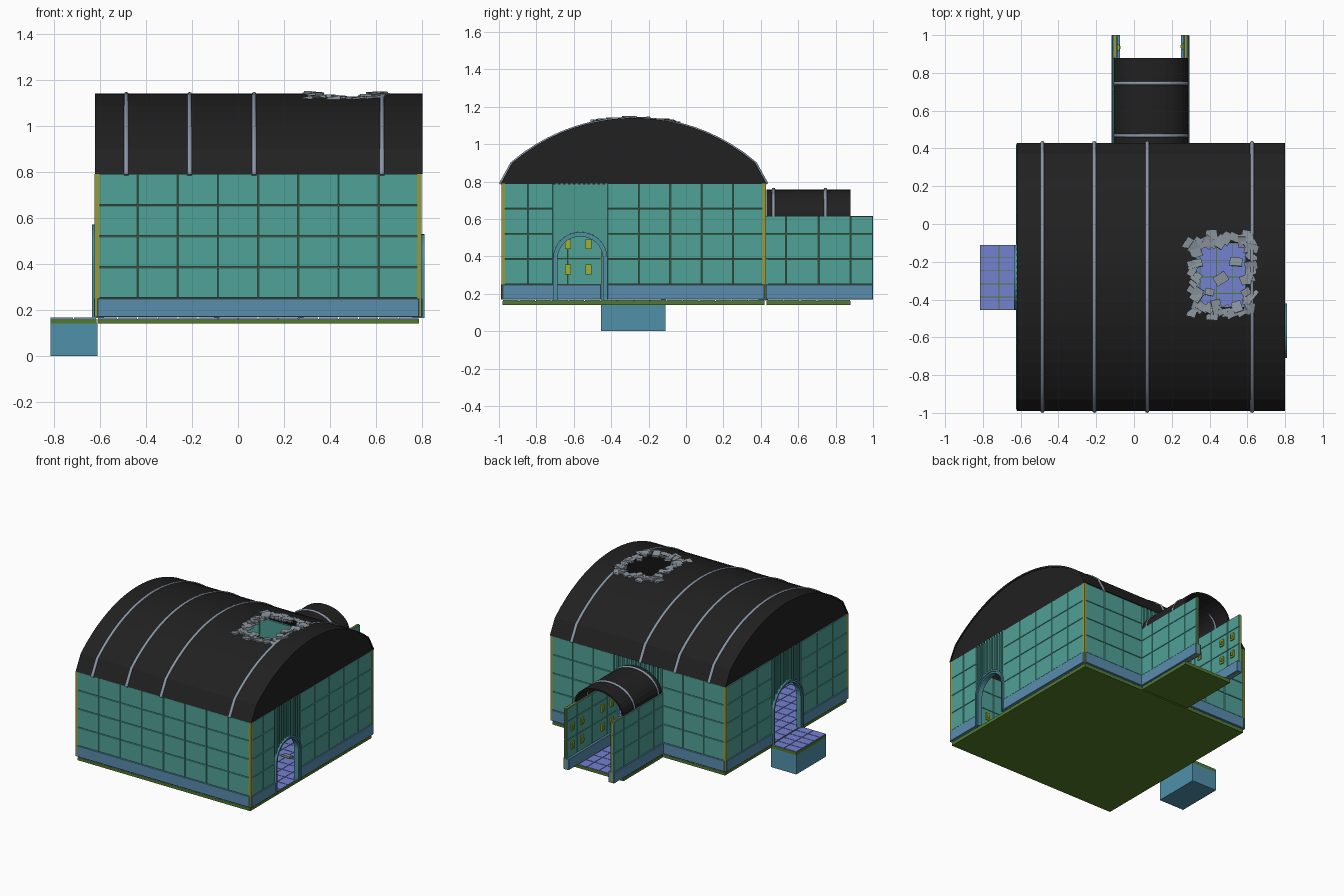
import bpy, bmesh, math, random
from mathutils import Matrix, Vector

if "Cube" in bpy.data.objects:
    bpy.data.objects.remove(bpy.data.objects["Cube"])

random.seed(4)
COL = {
    "wall_core": (0.30, 0.33, 0.05), "wall_panels": (0.08, 0.36, 0.31),
    "baseboard": (0.10, 0.27, 0.42), "fluted_panels": (0.07, 0.33, 0.28),
    "door_frames": (0.08, 0.28, 0.35), "wall_vents": (0.35, 0.45, 0.03),
    "floor_slab": (0.08, 0.20, 0.02), "floor_tiles": (0.17, 0.22, 0.62),
    "entry_step": (0.08, 0.28, 0.40), "roof": (0.015, 0.015, 0.015),
    "roof_ribs": (0.25, 0.30, 0.38), "rubble": (0.25, 0.29, 0.33),
}
MATS, PARTS = {}, {}
for key, c in COL.items():
    MATS[key] = bpy.data.materials.new(key)
    MATS[key].diffuse_color = (*c, 1)


def part(name):
    return PARTS.setdefault(name, bmesh.new())


def box(name, lo, hi, M=Matrix()):
    lo, hi = Vector(lo), Vector(hi)
    T = M @ Matrix.Translation((lo + hi) / 2) @ Matrix.Diagonal((*(hi - lo), 1))
    bmesh.ops.create_cube(part(name), size=1, matrix=T)


def make(name, bm, mat):
    bmesh.ops.recalc_face_normals(bm, faces=bm.faces)
    me = bpy.data.meshes.new(name)
    bm.to_mesh(me)
    bm.free()
    ob = bpy.data.objects.new(name, me)
    bpy.context.collection.objects.link(ob)
    me.materials.append(MATS[mat])
    return ob


def frame(x, y, deg):
    # local +x runs along the wall, local -y points outward
    return Matrix.Translation((x, y, 0)) @ Matrix.Rotation(math.radians(deg), 4, 'Z')


def split(length, n):
    return [length * i / n for i in range(n + 1)]


def wall(x, y, deg, edges, top=0.79):
    M, L = frame(x, y, deg), edges[-1]
    box("wall_core", (0, 0, 0.17), (L, 0.012, top), M)
    box("baseboard", (0, -0.013, 0.17), (L, 0.032, 0.25), M)
    rows = [z for z in (0.25, 0.385, 0.52, 0.655, 0.79) if z < top] + [top]
    for a, b in zip(edges, edges[1:]):
        for c, d in zip(rows, rows[1:]):
            box("wall_panels", (a + .001, -0.009, c + .001), (b - .001, 0, d - .001), M)
            box("wall_panels", (a + .001, 0.012, c + .001), (b - .001, 0.018, d - .001), M)
    u = 0.12
    while u + 0.07 < L:
        for du in (-0.055, 0.055):
            for z in (0.33, 0.465):
                box("wall_vents", (u + du - .016, 0.018, z - .026), (u + du + .016, 0.027, z + .026), M)
                box("wall_vents", (u + du - .008, 0.027, z - .014), (u + du + .008, 0.033, z + .01), M)
        u += 0.345


def band(bm, inner, outer, d0, d1, M):
    # solid strip between two matching (u, z) paths, extruded in depth
    rings = [[bm.verts.new(M @ Vector((p[0], d, p[1]))) for p, d in
              ((i, d0), (o, d0), (o, d1), (i, d1))] for i, o in zip(inner, outer)]
    for r, s in zip(rings, rings[1:]):
        for k in range(4):
            bm.faces.new((r[k], r[(k + 1) % 4], s[(k + 1) % 4], s[k]))
    bm.faces.new(rings[0])
    bm.faces.new(rings[-1])


def ellipse(hw, h, z0, n=16):
    return [(-hw * math.cos(math.pi * i / n), z0 + h * math.sin(math.pi * i / n)) for i in range(n + 1)]


def doorway(x, y, deg, width, spring, apex):
    M = frame(x, y, deg) @ Matrix.Translation((width / 2, 0, 0))
    hw, n = width / 2, 22
    # fluted infill above the arch
    for i in range(n):
        a, b = -hw + width * i / n, -hw + width * (i + 1) / n
        za, zb = [spring + (apex - spring) * math.sqrt(max(0, 1 - (t / hw) ** 2)) for t in (a, b)]
        out = -0.010 if i % 2 else -0.002
        band(part("fluted_panels"), [(a, za), (b, zb)], [(a, 0.79), (b, 0.79)], out, 0.014, M)
    # nested arched frames
    for t0, t1, d0, d1 in ((0, 0.012, -0.022, 0.03), (0.012, 0.024, -0.014, 0.022)):
        o, i = [[(-hw + t, 0.165)] + ellipse(hw - t, apex - spring - t, spring) + [(hw - t, 0.165)]
                for t in (t0, t1)]
        band(part("door_frames"), i, o, d0, d1, M)


def slab(x0, x1, y0, y1, nx, ny):
    box("floor_slab", (x0, y0, 0.14), (x1, y1, 0.16))
    dx, dy = (x1 - x0) / nx, (y1 - y0) / ny
    for i in range(nx):
        for j in range(ny):
            box("floor_tiles", (x0 + i * dx + .002, y0 + j * dy + .002, 0.16),
                (x0 + (i + 1) * dx - .002, y0 + (j + 1) * dy - .002, 0.166))


# Floors and entry step
slab(-0.61, 0.785, -0.98, 0.42, 16, 16)
slab(-0.11, 0.285, 0.43, 0.88, 4, 5)
slab(-0.815, -0.615, -0.455, -0.11, 2, 5)
box("entry_step", (-0.815, -0.455, 0), (-0.61, -0.11, 0.14))

# Main walls: front, right, back, left
wall(-0.61, -0.977, 0, split(1.395, 8))
wall(0.787, -0.98, 90, split(0.27, 2))
doorway(0.787, -0.71, 90, 0.29, 0.39, 0.53)
wall(0.787, -0.42, 90, split(0.84, 5))
wall(0.785, 0.417, 180, split(0.50, 3))
doorway(0.285, 0.417, 180, 0.39, 0.42, 0.61)
wall(-0.105, 0.417, 180, split(0.505, 3))
wall(-0.612, 0.42, 270, split(0.53, 3))
doorway(-0.612, -0.11, 270, 0.345, 0.40, 0.57)
wall(-0.612, -0.455, 270, split(0.525, 3))
for px in (-0.612, 0.787):
    for py in (-0.977, 0.417):
        box("wall_core", (px - .01, py - .01, 0.17), (px + .01, py + .01, 0.79))

# Corridor walls
ce = [0, 0.115, 0.29, 0.46, 0.58]
wall(0.28, 0.42, 90, ce, 0.615)
wall(-0.105, 1.0, 270, [0.58 - e for e in reversed(ce)], 0.615)


# Main vault profile: flat arc with steep haunches
def vault(s=0.0):
    half = [(0.65 * k / 10, 1.14 - (1 - math.sqrt(1 - (0.65 * k / 10) ** 2)) - s) for k in range(11)]
    half = half + [(0.71 - s, 0.79)]
    return [(-a, z) for a, z in reversed(half[1:])] + half


VM = frame(0, -0.28, 90)   # local x -> world y, local -y -> world +x
rb = bmesh.new()
band(rb, vault(0.014), vault(), -0.80, 0.62, VM)
roof = make("main_roof", rb, "roof")

# Collapsed opening in the vault
cut = bmesh.new()
bmesh.ops.create_cube(cut, size=1, matrix=Matrix.Translation((0.46, -0.27, 1.1)) @ Matrix.Diagonal((0.26, 0.34, 0.4, 1)))
cutter = make("roof_hole_cutter", cut, "roof")
cutter.hide_render = True
mod = roof.modifiers.new("hole", 'BOOLEAN')
mod.operation, mod.object, mod.solver = 'DIFFERENCE', cutter, 'EXACT'
bpy.context.view_layer.objects.active = roof
bpy.ops.object.modifier_apply(modifier="hole")
bpy.data.objects.remove(cutter)

# Gable ends
for nm, d in (("right_gable", -0.795), ("left_gable", 0.603)):
    g, pts = bmesh.new(), vault(0.006)
    band(g, [(p[0], 0.785) for p in pts], pts, d, d + 0.012, VM)
    make(nm, g, "roof")

# Corridor vault
CM = frame(0.09, 0, 0)
cb = bmesh.new()
band(cb, ellipse(0.185, 0.135, 0.61), ellipse(0.197, 0.147, 0.61), 0.43, 0.88, CM)
make("corridor_roof", cb, "roof")


def rib(name, pts, r):
    cu = bpy.data.curves.new(name, 'CURVE')
    cu.dimensions, cu.bevel_depth, cu.bevel_resolution, cu.use_fill_caps = '3D', r, 2, True
    sp = cu.splines.new('POLY')
    sp.points.add(len(pts) - 1)
    for p, q in zip(sp.points, pts):
        p.co = (*q, 1)
    cu.materials.append(MATS["roof_ribs"])
    bpy.context.collection.objects.link(bpy.data.objects.new(name, cu))


for k, x in enumerate((-0.485, -0.21, 0.07, 0.625)):
    rib(f"roof_rib_{k}", [VM @ Vector((a, -x, z - 0.005)) for a, z in vault()], 0.011)
for k, y in enumerate((0.468, 0.745)):
    rib(f"corridor_rib_{k}", [CM @ Vector((a, y, z)) for a, z in ellipse(0.19, 0.147, 0.61)], 0.01)


# Broken roof chunks around the opening, some fallen inside
def chunk(x, y, z, tilt):
    R = Matrix.Rotation(random.uniform(0, 3.1), 4, 'Z') @ Matrix.Rotation(random.uniform(-tilt, tilt), 4, 'X')
    S = Matrix.Diagonal((random.uniform(.04, .085), random.uniform(.035, .065), random.uniform(.012, .02), 1))
    bmesh.ops.create_cube(part("rubble"), size=1, matrix=Matrix.Translation((x, y, z)) @ R @ S)


for k in range(46):
    t = k / 46 * 4
    s, f = int(t), t % 1 * 2 - 1
    ex, ey = ((f, -1), (1, f), (-f, 1), (-1, -f))[s]
    x = 0.46 + ex * 0.145 + random.uniform(-.015, .02)
    y = -0.27 + ey * 0.185 + random.uniform(-.02, .02)
    chunk(x, y, 1.135 - (1 - math.sqrt(1 - (y + 0.28) ** 2)), 0.25)
for x, y in ((0.46, -0.29), (0.40, -0.36), (0.54, -0.2)):
    chunk(x, y, 0.18, 0.2)

for key, bm in PARTS.items():
    ob = make(key, bm, key)
    if key in ("wall_panels", "baseboard"):
        bev = ob.modifiers.new("soft_edges", 'BEVEL')
        bev.width, bev.segments = 0.002, 1

for m in bpy.data.materials:
    if m.users and not m.is_grease_pencil:
        m.use_nodes = True
        m.node_tree.nodes["Principled BSDF"].inputs["Base Color"].default_value = m.diffuse_color
